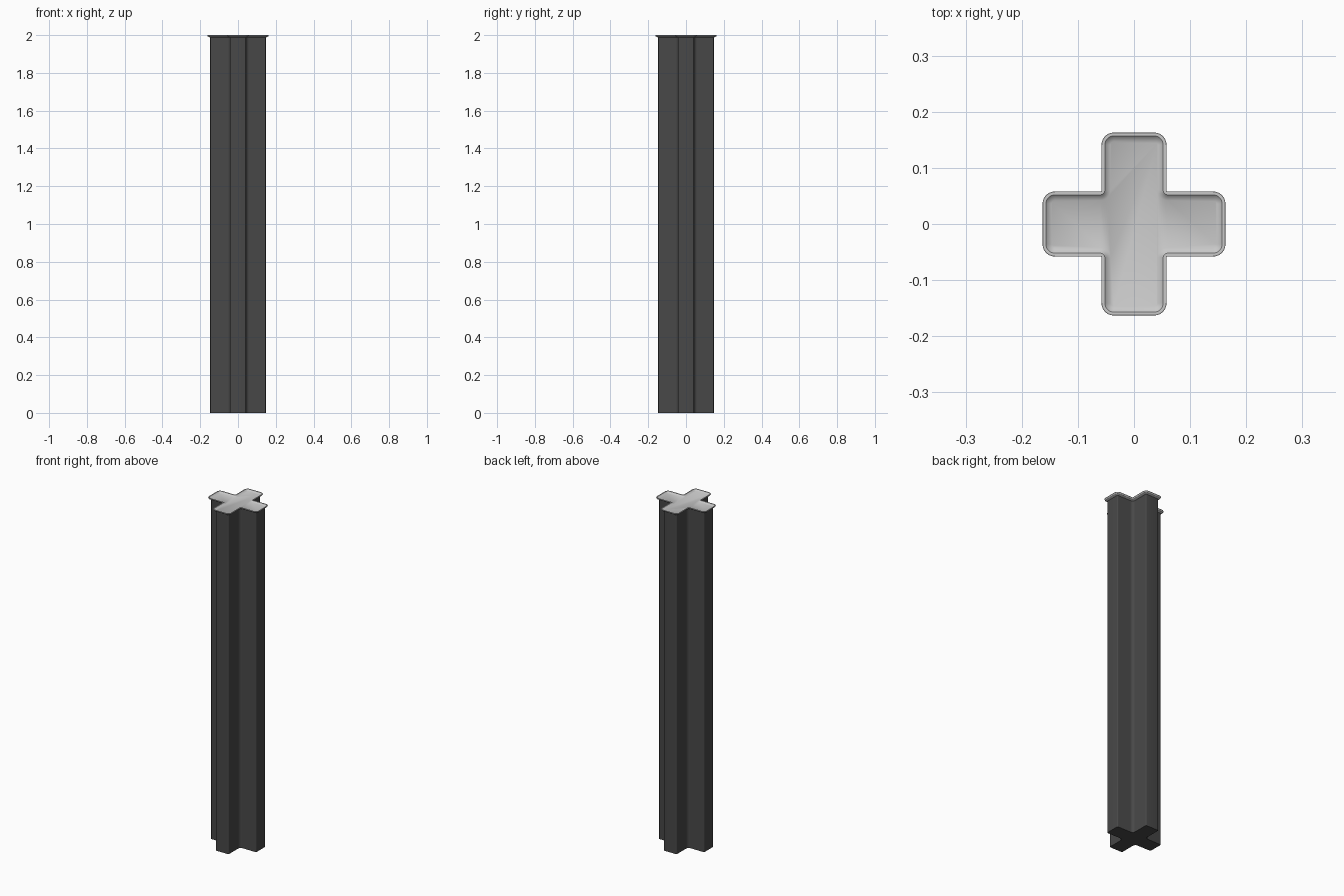
import bpy, bmesh, math

if "Cube" in bpy.data.objects:
    bpy.data.objects.remove(bpy.data.objects["Cube"])

L, W = 0.147, 0.042        # arm reach and half width
RC, RI = 0.006, 0.018      # outer and inner corner radii
N = 6                      # steps per rounded corner


def material(name, rgb):
    m = bpy.data.materials.new(name)
    m.diffuse_color = (*rgb, 1)
    m.use_nodes = True
    m.node_tree.nodes["Principled BSDF"].inputs["Base Color"].default_value = m.diffuse_color
    return m


def cross_outline(d):
    """Rounded plus-shaped outline, offset outward by d."""
    quarter = []
    corners = [(L - RC, W - RC, RC + d, 0, 90),
               (W + RI, W + RI, RI - d, 270, 180),
               (W - RC, L - RC, RC + d, 0, 90)]
    for cx, cy, r, a0, a1 in corners:
        for i in range(N + 1):
            a = math.radians(a0 + (a1 - a0) * i / N)
            quarter.append((cx + r * math.cos(a), cy + r * math.sin(a)))
    pts = []
    for _ in range(4):
        pts += quarter
        quarter = [(-y, x) for x, y in quarter]
    return pts


def loft(name, profile, mat):
    """Loft the plus outline through (offset, height) pairs, closing both ends."""
    bm = bmesh.new()
    rings = [[bm.verts.new((x, y, z)) for x, y in cross_outline(d)] for d, z in profile]
    for a, b in zip(rings, rings[1:]):
        n = len(a)
        for i in range(n):
            j = (i + 1) % n
            bm.faces.new((a[i], a[j], b[j], b[i]))
    bm.faces.new(rings[0][::-1])
    bm.faces.new(rings[-1])
    me = bpy.data.meshes.new(name)
    bm.to_mesh(me)
    bm.free()
    me.materials.append(mat)
    ob = bpy.data.objects.new(name, me)
    bpy.context.collection.objects.link(ob)
    bpy.ops.object.select_all(action='DESELECT')
    ob.select_set(True)
    bpy.context.view_layer.objects.active = ob
    bpy.ops.object.shade_smooth_by_angle(angle=math.radians(30))
    return ob


dark = material("dark_grey", (0.065, 0.065, 0.065))
light = material("light_grey", (0.58, 0.58, 0.58))

# Tall plus-shaped column
loft("column_body", [(0, 0), (0, 1.987)], dark)

# Flared cap with a raised rim around a shallow recess
loft("flared_cap", [(0, 1.987), (0.012, 1.992), (0.016, 1.998), (0.0155, 2.0),
                    (0.010, 2.0), (0.007, 1.997), (0, 1.993)], light)
